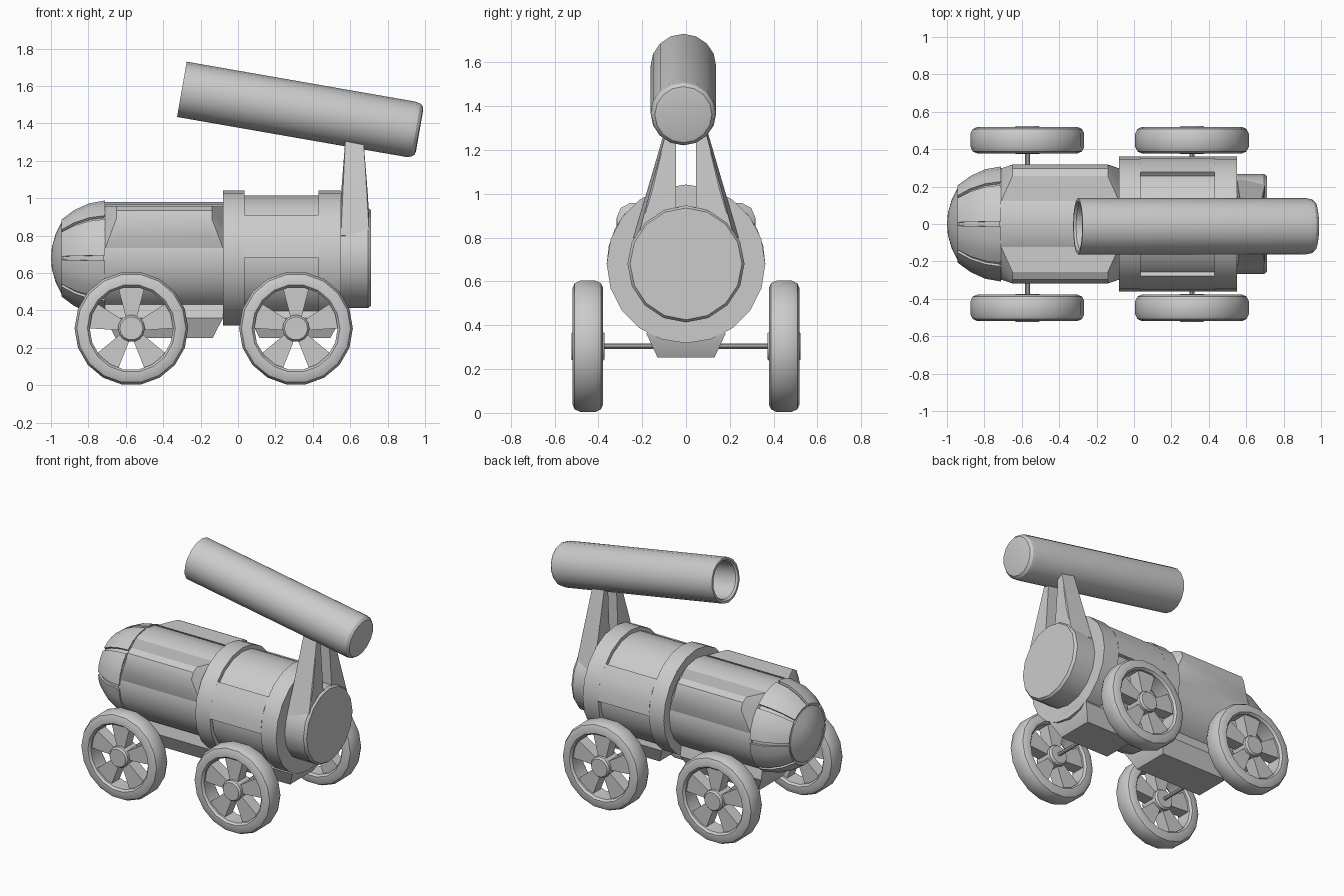
import bpy, bmesh
from math import sin, cos, pi, radians
from mathutils import Vector

if "Cube" in bpy.data.objects:
    bpy.data.objects.remove(bpy.data.objects["Cube"])

CZ = 0.68  # height of the body axis


def finish(name, bm, loc=(0, 0, 0), rot=(0, 0, 0)):
    bmesh.ops.remove_doubles(bm, verts=bm.verts, dist=1e-5)
    bmesh.ops.recalc_face_normals(bm, faces=bm.faces)
    me = bpy.data.meshes.new(name)
    bm.to_mesh(me)
    bm.free()
    ob = bpy.data.objects.new(name, me)
    ob.location, ob.rotation_euler = loc, rot
    bpy.context.collection.objects.link(ob)
    return ob


def lathe(name, prof, seg, loc, axis='x', closed=False, a0=0.0, a1=360.0, rot=(0, 0, 0)):
    """Revolve (position, radius) points around x or y; a part turn gets end caps."""
    bm = bmesh.new()
    full = abs(a1 - a0 - 360) < 1e-6
    rings = []
    for i in range(seg if full else seg + 1):
        a = radians(a0 + (a1 - a0) * i / seg)
        rings.append([bm.verts.new((u, r * cos(a), r * sin(a)) if axis == 'x'
                                   else (r * cos(a), u, r * sin(a))) for u, r in prof])
    n = len(prof)
    for i in range(seg):
        p, q = rings[i], rings[(i + 1) % len(rings)]
        for j in range(n if closed else n - 1):
            k = (j + 1) % n
            bm.faces.new((p[j], p[k], q[k], q[j]))
    if not full:
        bm.faces.new(rings[0])
        bm.faces.new(rings[-1])
    return finish(name, bm, loc, rot)


def hull(name, pts, loc=(0, 0, 0), rot=(0, 0, 0)):
    bm = bmesh.new()
    for p in pts:
        bm.verts.new(p)
    bmesh.ops.convex_hull(bm, input=bm.verts)
    bmesh.ops.delete(bm, geom=[v for v in bm.verts if not v.link_faces], context='VERTS')
    bmesh.ops.dissolve_limit(bm, angle_limit=0.02, verts=bm.verts, edges=bm.edges)
    return finish(name, bm, loc, rot)


axis_loc = (0, 0, CZ)

# Barrel body, nose core and nose cap in one turned shape
lathe("body_barrel", [(-0.72, 0), (-0.72, 0.30), (0.0, 0.30), (0.0, 0)], 20, axis_loc)
lathe("nose_core", [(-0.92, 0), (-0.935, 0.195), (-0.87, 0.245), (-0.79, 0.28),
                    (-0.70, 0.295), (-0.70, 0)], 24, axis_loc)
lathe("nose_cap", [(-1.0, 0), (-0.995, 0.06), (-0.975, 0.13), (-0.945, 0.19),
                   (-0.93, 0.19), (-0.93, 0)], 20, axis_loc)

# Raised nose panels with narrow gaps
panel = [(-0.935, 0.18), (-0.945, 0.205), (-0.875, 0.257), (-0.795, 0.293),
         (-0.71, 0.308), (-0.71, 0.28)]
for i in range(8):
    lathe(f"nose_panel_{i}", panel, 3, axis_loc, closed=True, a0=i * 45 + 2.5, a1=i * 45 + 42.5)

# Shoulder ridges along the barrel
outer = [(0.318, 0.12), (0.317, 0.21), (0.298, 0.255), (0.257, 0.277), (0.16, 0.277)]
for s in (1, -1):
    pts = []
    for x in (-0.65, -0.14):
        pts += [(x, s * y, z) for y, z in outer]
    for x in (-0.71, -0.08):
        for a in (10, 25, 40, 55, 66):
            pts.append((x, s * 0.302 * cos(radians(a)), 0.302 * sin(radians(a))))
    hull("shoulder_ridge", pts, axis_loc)

# Rear drum: recessed core, two end rings and the side strips between them
lathe("drum_core", [(-0.07, 0), (-0.07, 0.335), (0.54, 0.335), (0.54, 0)], 20, axis_loc)
for n, x0, x1 in (("front", -0.08, 0.035), ("rear", 0.43, 0.55)):
    lathe(f"drum_ring_{n}", [(x0, 0), (x0, 0.362), (x1, 0.362), (x1, 0)], 20, axis_loc)
for a in (0, 140.4):
    lathe("drum_side_strip", [(0.035, 0.30), (0.035, 0.362), (0.43, 0.362), (0.43, 0.30)],
          3, axis_loc, closed=True, a0=a, a1=a + 39.6)

# Underside housings
for n, x0, x1 in (("front", -0.71, -0.08), ("rear", 0.06, 0.55)):
    pts = []
    for s in (1, -1):
        for x, d in ((x0, 1), (x1, -1)):
            pts += [(x, s * 0.16, 0.45), (x, s * 0.18, 0.36), (x + d * 0.055, s * 0.13, 0.253)]
    hull(f"underside_housing_{n}", pts)

# Rear disc with a fork that carries the tube
lathe("rear_disc", [(0.54, 0), (0.54, 0.267), (0.695, 0.267), (0.712, 0.255), (0.712, 0)],
      16, axis_loc)
for s in (1, -1):
    hull("fork_arm", [(x, s * y, z) for x, y, z in (
        (0.55, 0.046, 0.70), (0.55, 0.24, 0.80), (0.55, 0.155, 1.01), (0.575, 0.085, 1.33),
        (0.575, 0.046, 1.33), (0.705, 0.046, 0.80), (0.702, 0.22, 0.80), (0.695, 0.155, 1.01),
        (0.672, 0.085, 1.30), (0.672, 0.046, 1.30))])
hull("fork_base", [(x, y, z) for x in (0.55, 0.698) for y in (-0.05, 0.05) for z in (0.7, 0.94)])

# Launch tube: open at the front, rounded closed rear
L = 1.29
lathe("launch_tube", [(0.95, 0), (0.95, 0.12), (0.012, 0.125), (0, 0.135), (0, 0.15),
                      (L - 0.05, 0.15), (L - 0.02, 0.144), (L - 0.004, 0.13), (L, 0.112), (L, 0)],
      16, (-0.30, -0.012, 1.582), rot=(0, radians(9.9), 0))

# Wheels: tyre, hub, five flared spokes; axles between them
tyre = [(-0.07, 0.235), (-0.07, 0.27), (-0.06, 0.292), (-0.035, 0.304), (0.035, 0.304),
        (0.06, 0.292), (0.07, 0.27), (0.07, 0.235), (0.055, 0.223), (-0.055, 0.223)]
for x in (-0.57, 0.31):
    lathe("axle", [(-0.44, 0), (-0.44, 0.013), (0.44, 0.013), (0.44, 0)], 10, (x, 0, 0.305), 'y')
    for s in (1, -1):
        c = (x, s * 0.448, 0.304)
        lathe("wheel_tyre", tyre, 18, c, 'y', closed=True)
        lathe("wheel_hub", [(-0.075, 0), (-0.075, 0.062), (-0.062, 0.072), (0.062, 0.072),
                            (0.075, 0.062), (0.075, 0)], 14, c, 'y')
        for i in range(5):
            hull("wheel_spoke", [(sx * w, y, z) for sx in (1, -1) for y in (-0.042, 0.042)
                                 for w, z in ((0.027, 0.05), (0.072, 0.225))],
                 c, (0, i * 2 * pi / 5, 0))

# Smooth the round parts, keep hard edges
bpy.ops.object.select_all(action='SELECT')
bpy.context.view_layer.objects.active = bpy.context.selected_objects[0]
bpy.ops.object.shade_smooth_by_angle(angle=radians(28))
